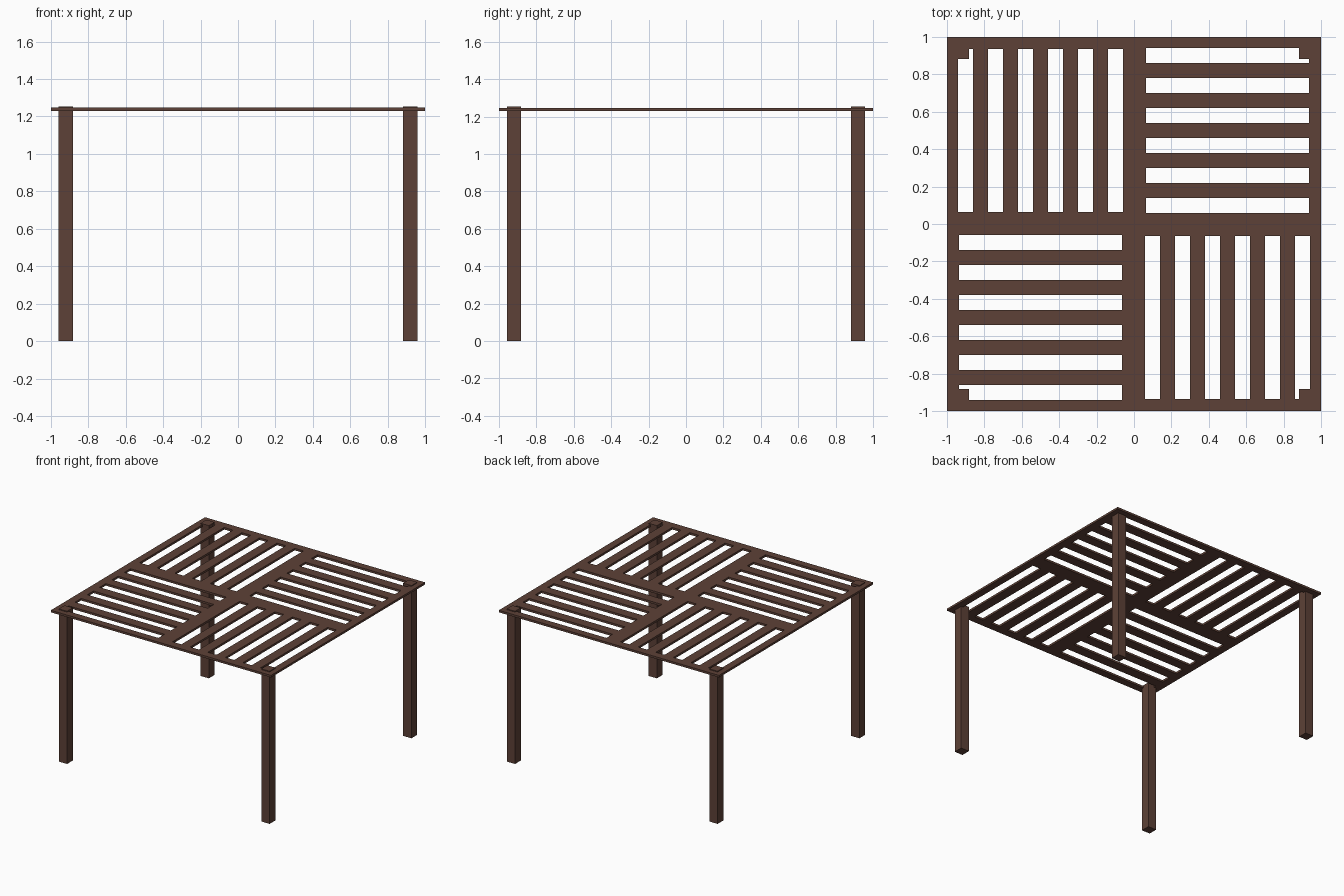
import bpy
import bmesh

if "Cube" in bpy.data.objects:
    bpy.data.objects.remove(bpy.data.objects["Cube"])

brown = bpy.data.materials.new("dark brown wood")
brown.diffuse_color = (0.11, 0.053, 0.038, 1)
brown.use_nodes = True
brown.node_tree.nodes["Principled BSDF"].inputs["Base Color"].default_value = brown.diffuse_color

Z0, Z1 = 1.23, 1.247      # slatted roof underside and top
LEG_TOP = 1.254
RIM, SLAT = 0.06, 0.08    # panel rim and slat/gap width


def finish(bm, name):
    bmesh.ops.recalc_face_normals(bm, faces=bm.faces)
    me = bpy.data.meshes.new(name)
    bm.to_mesh(me)
    bm.free()
    me.materials.append(brown)
    bpy.context.collection.objects.link(bpy.data.objects.new(name, me))


def panel(name, ox, oy, vertical):
    """One-metre frame with five slats, cut from a grid and thickened."""
    across = [0] + [RIM + SLAT * i for i in range(12)] + [1]
    along = [0, 0.065, 0.935, 1]
    bm = bmesh.new()
    grid = [[bm.verts.new((ox + (a if vertical else b),
                           oy + (b if vertical else a), Z0))
             for b in along] for a in across]
    for i in range(len(across) - 1):
        for j in range(3):
            if j == 1 and i % 2 == 1:      # open gap between slats
                continue
            bm.faces.new((grid[i][j], grid[i + 1][j],
                          grid[i + 1][j + 1], grid[i][j + 1]))
    res = bmesh.ops.extrude_face_region(bm, geom=bm.faces[:], use_keep_orig=True)
    top = [v for v in res["geom"] if isinstance(v, bmesh.types.BMVert)]
    bmesh.ops.translate(bm, verts=top, vec=(0, 0, Z1 - Z0))
    finish(bm, name)


# Four roof panels with alternating slat direction
panel("roof_panel_back_left", -1, 0, True)
panel("roof_panel_back_right", 0, 0, False)
panel("roof_panel_front_left", -1, -1, False)
panel("roof_panel_front_right", 0, -1, True)

# Four square legs, their tops showing just above the roof
for sx, side in ((-1, "left"), (1, "right")):
    for sy, end in ((-1, "front"), (1, "back")):
        bm = bmesh.new()
        bmesh.ops.create_cube(bm, size=1)
        bmesh.ops.scale(bm, verts=bm.verts, vec=(0.075, 0.075, LEG_TOP))
        bmesh.ops.translate(bm, verts=bm.verts,
                            vec=(sx * 0.92, sy * 0.92, LEG_TOP / 2))
        finish(bm, f"{end}_{side}_leg")
